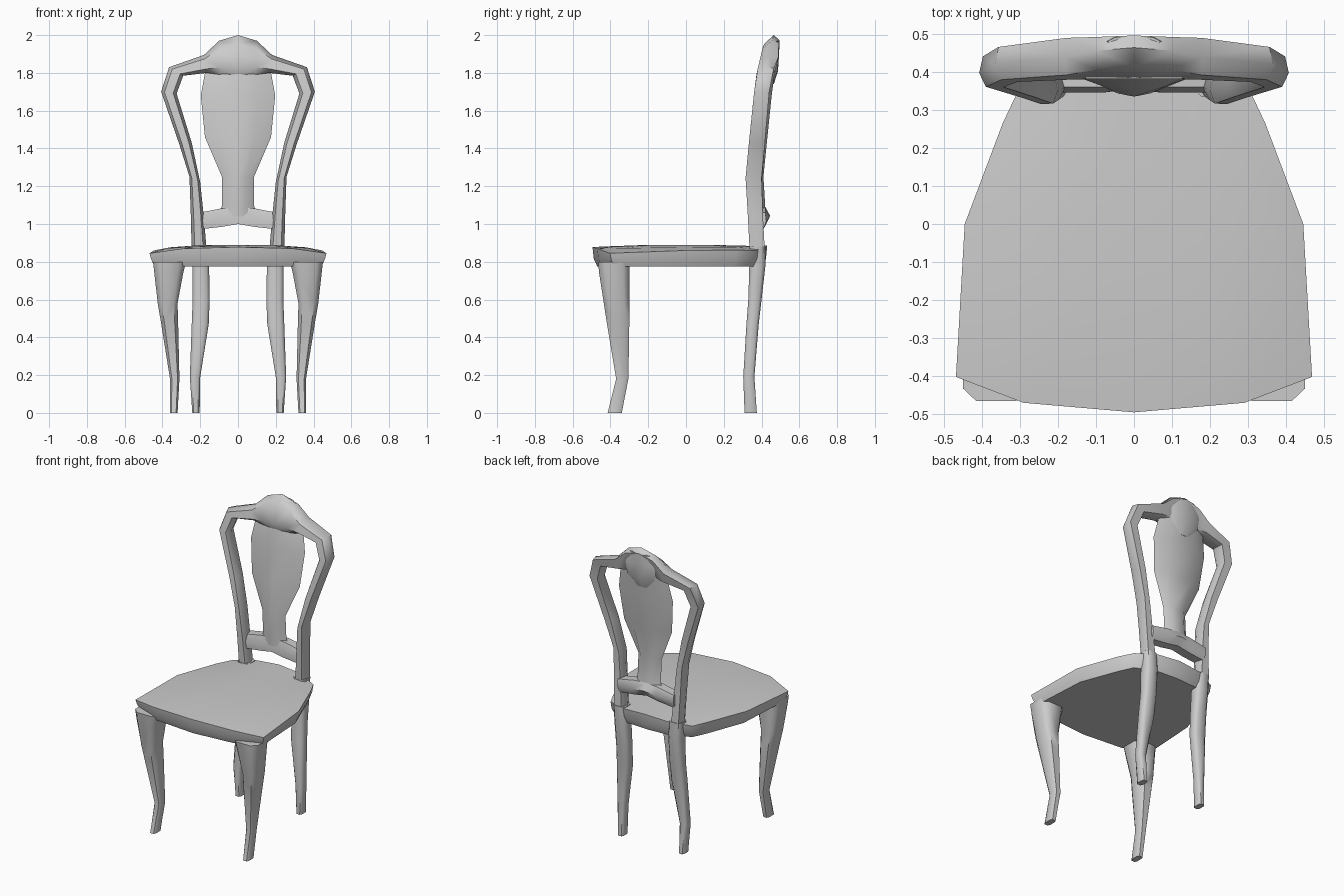
import bpy, bmesh, math

if "Cube" in bpy.data.objects:
    bpy.data.objects.remove(bpy.data.objects["Cube"])


def loft(name, rings, mirror=False, cap_end=True, angle=50):
    """Skin a list of equal-length point rings into one object."""
    bm = bmesh.new()
    vs = [[bm.verts.new(p) for p in r] for r in rings]
    n = len(rings[0])
    for a, b in zip(vs, vs[1:]):
        for i in range(n):
            j = (i + 1) % n
            bm.faces.new((a[i], a[j], b[j], b[i]))
    bm.faces.new(vs[0])
    if cap_end:
        bm.faces.new(vs[-1])
    if mirror:
        geom = bm.verts[:] + bm.edges[:] + bm.faces[:]
        dup = bmesh.ops.duplicate(bm, geom=geom)["geom"]
        for v in dup:
            if isinstance(v, bmesh.types.BMVert):
                v.co.x *= -1
        bmesh.ops.remove_doubles(bm, verts=bm.verts, dist=0.0005)
    bmesh.ops.recalc_face_normals(bm, faces=bm.faces)
    me = bpy.data.meshes.new(name)
    bm.to_mesh(me)
    bm.free()
    ob = bpy.data.objects.new(name, me)
    bpy.context.collection.objects.link(ob)
    bpy.ops.object.select_all(action='DESELECT')
    bpy.context.view_layer.objects.active = ob
    ob.select_set(True)
    bpy.ops.object.shade_smooth_by_angle(angle=math.radians(angle))
    return ob


def octagon(x0, x1, y0, y1, z, c=0.2):
    """Chamfered rectangle ring for legs."""
    u, v = (x1 - x0) * c, (y1 - y0) * c
    return [(x0 + u, y0, z), (x1 - u, y0, z), (x1, y0 + v, z), (x1, y1 - v, z),
            (x1 - u, y1, z), (x0 + u, y1, z), (x0, y1 - v, z), (x0, y0 + v, z)]


CURVE = [(0.8, .34), (1.0, .33), (1.25, .315), (1.65, .355),
         (1.78, .37), (1.93, .405), (2.0, .43)]


def back_y(z):
    """Front surface of the curved backrest at height z."""
    for (z0, y0), (z1, y1) in zip(CURVE, CURVE[1:]):
        if z <= z1:
            return y0 + (y1 - y0) * (z - z0) / (z1 - z0)
    return CURVE[-1][1]


# Seat: half outline (x, y, rim height), mirrored into a full ring
half = [(0, -.495, .878), (.29, -.47, .87), (.468, -.402, .845), (.445, 0, .86),
        (.345, .265, .862), (.30, .36, .86), (.16, .42, .875), (0, .43, .885)]
outline = half + [(-x, y, z) for x, y, z in half[-2:0:-1]]


def seat_ring(s, z=None, blend=1.0):
    return [(x * s, (y + .03) * s - .03, z * blend + h * (1 - blend) if z else h)
            for x, y, h in outline]


loft("seat", [seat_ring(.945, .775), seat_ring(.985, .815), seat_ring(1),
              seat_ring(.8, .884, .7), seat_ring(.4, .889), seat_ring(.1, .89)], angle=60)

# Front legs, tapering from the seat corners to small feet
loft("front_legs", [octagon(*s) for s in [
    (.275, .45, -.465, -.30, .80), (.29, .443, -.46, -.30, .74),
    (.32, .425, -.435, -.30, .58), (.317, .408, -.42, -.30, .48),
    (.31, .36, -.37, -.305, .18), (.32, .36, -.415, -.34, 0)]], mirror=True)

# Back legs, curving slightly forward
loft("back_legs", [octagon(*s) for s in [
    (.16, .247, .335, .42, .88), (.153, .242, .335, .42, .775),
    (.15, .24, .33, .40, .6), (.155, .245, .32, .385, .47),
    (.20, .255, .303, .362, .19), (.203, .242, .31, .375, 0)]], mirror=True)

# Back frame: posts that sweep out and over into the crest rail
frame = [  # outer x, outer z, inner x, inner z, depth
    (.245, .85, .165, .85, .08), (.25, 1.05, .182, 1.05, .08),
    (.257, 1.25, .20, 1.22, .085), (.31, 1.42, .245, 1.43, .085),
    (.407, 1.70, .325, 1.69, .08), (.365, 1.83, .29, 1.785, .085),
    (.18, 1.895, .165, 1.80, .095), (.10, 1.97, .09, 1.79, .08),
    (0, 2.0, 0, 1.78, .075)]
rings = []
for ox, oz, ix, iz, d in frame:
    ring = []
    for t, k in [(0, .45), (.22, 0), (.78, 0), (1, .4), (.8, 1), (.12, 1)]:
        z = oz + (iz - oz) * t
        ring.append((ox + (ix - ox) * t, back_y(z) + d * k, z))
    rings.append(ring)
loft("back_frame", rings, mirror=True, cap_end=False)

# Vase-shaped splat with a bowed front and a rounded back
splat = [(1.04, .10), (1.10, .085), (1.25, .085), (1.46, .175),
         (1.68, .197), (1.80, .175), (1.86, .14)]
section = [(-1, .06), (-.5, .028), (0, .02), (.5, .028), (1, .06), (.5, .095), (-.5, .095)]
loft("splat", [[(w * u, back_y(z) + d, z) for u, d in section] for z, w in splat])

# Rounded boss behind the crest
loft("crest_boss", [[(w * math.cos(a), y + .015 * math.sin(a), z)
                     for a in [math.tau * i / 8 for i in range(8)]]
                    for z, w, y in [(1.74, .05, .45), (1.81, .10, .472), (1.9, .11, .478),
                                    (1.97, .07, .48)]])

# Lower cross rail, arched under the splat
loft("lower_rail", [[(x, .35, z0), (x, .345 + .01 * (x == 0), (z0 + z1) / 2), (x, .36, z1),
                     (x, .42, z1), (x, yb, (z0 + z1) / 2), (x, .41, z0)]
                    for x, z0, z1, yb in [(-.205, .972, 1.06, .425), (-.085, .985, 1.083, .442),
                                          (0, 1.0, 1.09, .445), (.085, .985, 1.083, .442),
                                          (.205, .972, 1.06, .425)]])
